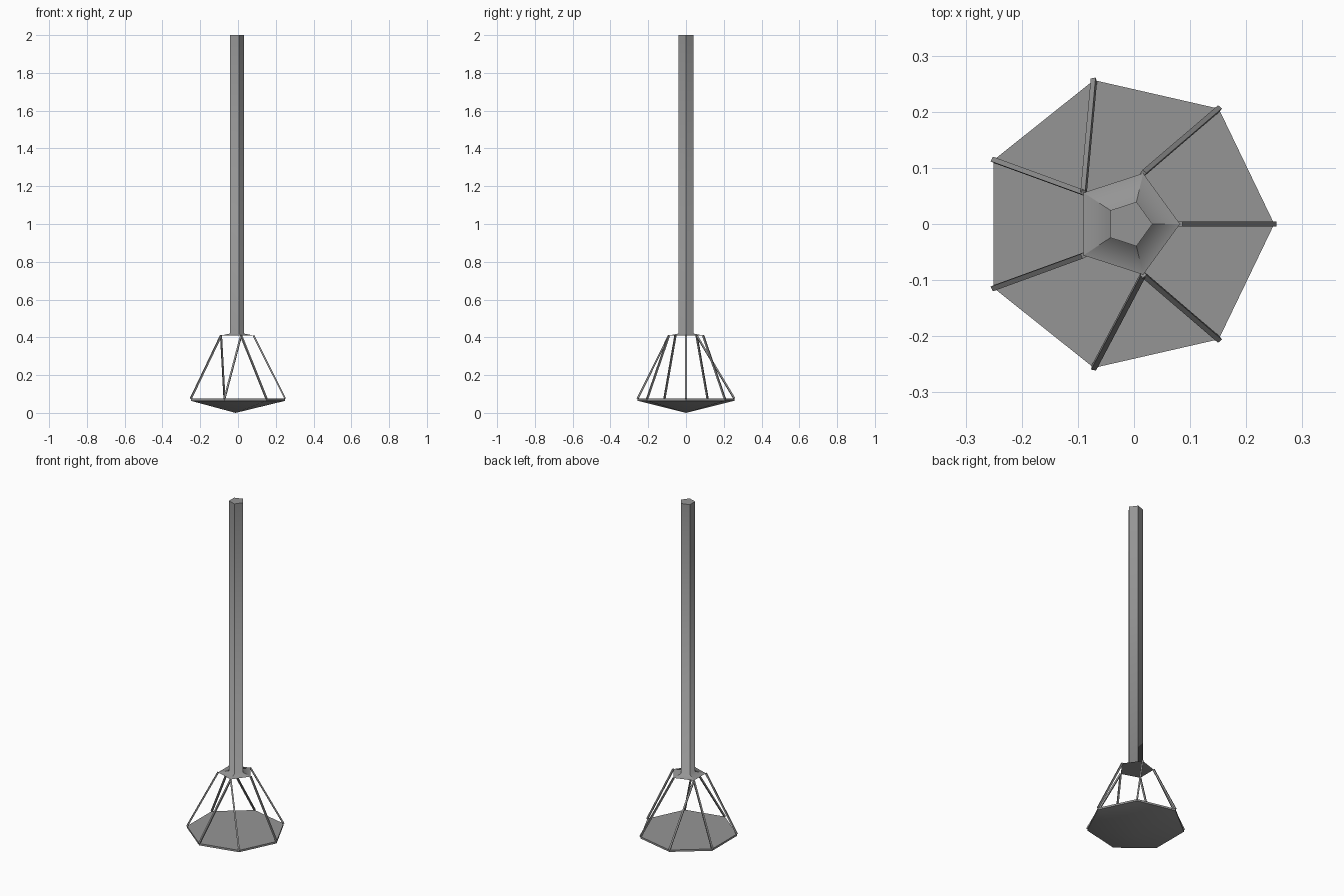
import bpy, bmesh, math
from mathutils import Vector

if "Cube" in bpy.data.objects:
    bpy.data.objects.remove(bpy.data.objects["Cube"])

CX = -0.013          # axis of base and collar
POLE_CX = -0.0085    # pole sits slightly to the right of it
RIM_Z, COLLAR_Z = 0.075, 0.41

grey = bpy.data.materials.new("dark_grey")
grey.diffuse_color = (0.3, 0.3, 0.3, 1)
grey.use_nodes = True
grey.node_tree.nodes["Principled BSDF"].inputs["Base Color"].default_value = grey.diffuse_color


def ring(n, r, z, cx=CX):
    return [Vector((cx + r * math.cos(2 * math.pi * i / n),
                    r * math.sin(2 * math.pi * i / n), z)) for i in range(n)]


def link(name, bm):
    bmesh.ops.recalc_face_normals(bm, faces=bm.faces[:])
    mesh = bpy.data.meshes.new(name)
    bm.to_mesh(mesh)
    bm.free()
    mesh.materials.append(grey)
    obj = bpy.data.objects.new(name, mesh)
    bpy.context.collection.objects.link(obj)
    return obj


def lathe(name, n, profile, is_smooth):
    """Stack n-sided rings (r, z, centre x); r = 0 makes an apex.
    is_smooth tells from an edge's two heights whether it shades smoothly."""
    bm = bmesh.new()
    rows = [[bm.verts.new(p) for p in ring(n, r, z, cx)] if r else
            [bm.verts.new((cx, 0, z))] * n for r, z, cx in profile]
    for a, b in zip(rows, rows[1:]):
        for i in range(n):
            j = (i + 1) % n
            bm.faces.new(list(dict.fromkeys((a[i], a[j], b[j], b[i]))))
    for row in (rows[0], rows[-1]):
        if row[0] is not row[1]:
            bm.faces.new(row)
    for f in bm.faces:
        f.smooth = True
    for e in bm.edges:
        e.smooth = is_smooth(*sorted(v.co.z for v in e.verts))
    return link(name, bm)


def strut(name, a, b, w=0.009):
    """Square bar from a to b, facing outwards."""
    d = (b - a).normalized()
    side = d.cross(Vector((a.x - CX, a.y, 0))).normalized()
    out = side.cross(d)
    h = w / 2
    bm = bmesh.new()
    ends = [[bm.verts.new(p + side * (s * h) + out * (t * h))
             for s, t in ((-1, -1), (1, -1), (1, 1), (-1, 1))] for p in (a, b)]
    for i in range(4):
        j = (i + 1) % 4
        bm.faces.new((ends[0][i], ends[0][j], ends[1][j], ends[1][i]))
    for e in ends:
        bm.faces.new(e)
    return link(name, bm)


# five-sided pole flaring into a shallow collar, soft only where they meet
lathe("pole_and_collar", 5,
      [(0.095, COLLAR_Z, CX), (0.0415, 0.42, POLE_CX), (0.0415, 2.0, POLE_CX)],
      lambda lo, hi: abs(lo - 0.42) < 1e-4 and abs(hi - 0.42) < 1e-4)

# seven-sided base plate with a softly shaded, pointed underside
lathe("base_plate", 7,
      [(0, 0, CX), (0.263, 0.064, CX), (0.263, RIM_Z, CX)],
      lambda lo, hi: lo < 0.01)

# struts joining the plate corners to the collar corners
for i, (p, c) in enumerate(zip(ring(7, 0.263, RIM_Z), [0, 1, 2, 2, 3, 4, 4])):
    strut(f"strut_{i + 1}", p, ring(5, 0.095, COLLAR_Z)[c])
